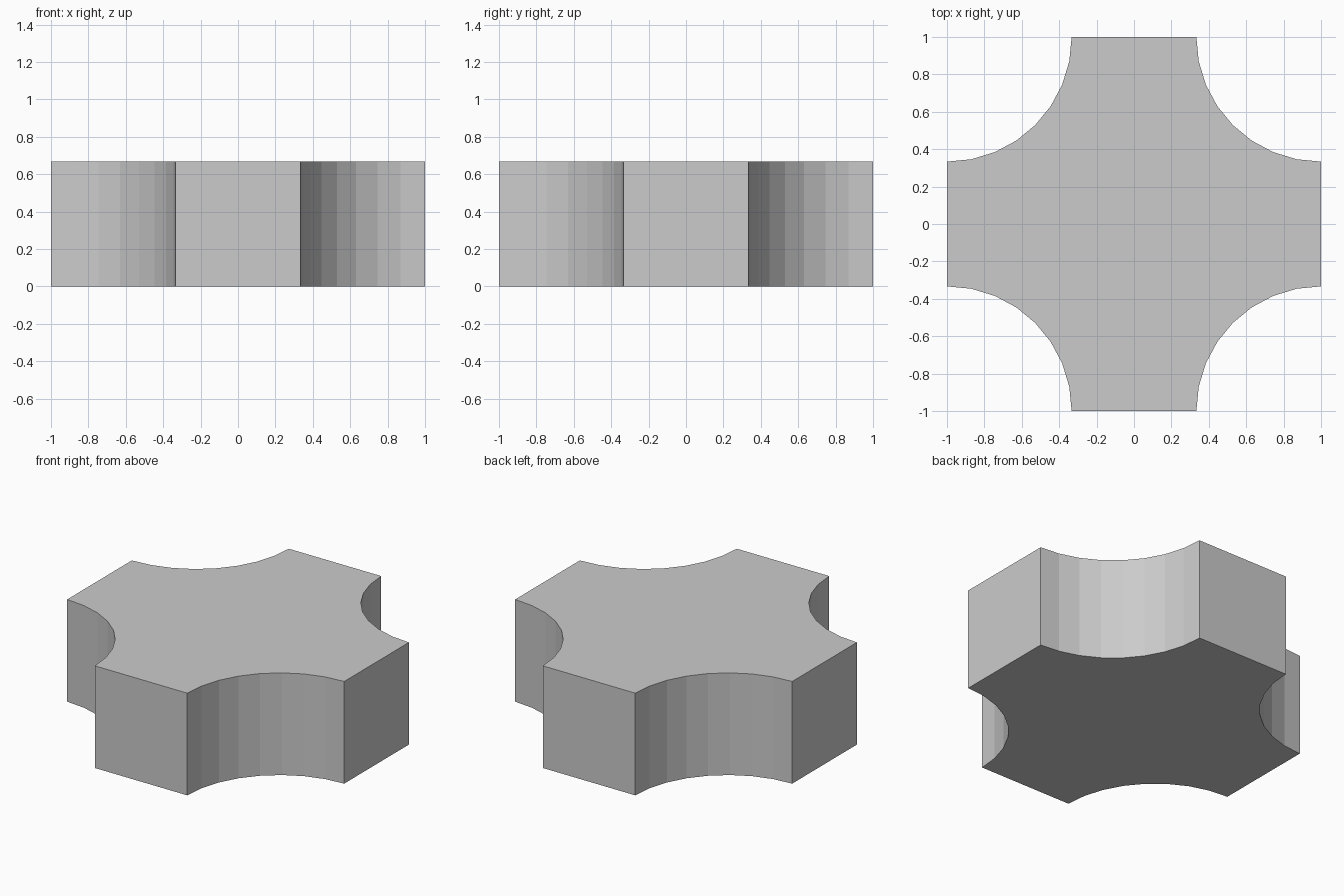
import bpy, bmesh
from math import cos, sin, pi

if "Cube" in bpy.data.objects:
    bpy.data.objects.remove(bpy.data.objects["Cube"])

RADIUS = 2 / 3      # concave corner radius
HEIGHT = 2 / 3
SEGMENTS = 8        # facets per quarter arc

# Outline: a square with a quarter circle scooped out of each corner
outline = []
for sx, sy in ((1, 1), (-1, 1), (-1, -1), (1, -1)):
    arc = []
    for i in range(SEGMENTS + 1):
        a = pi / 2 * i / SEGMENTS
        arc.append((sx * (1 - RADIUS * sin(a)), sy * (1 - RADIUS * cos(a))))
    # keep the walk counter-clockwise in mirrored corners
    outline += arc if sx * sy > 0 else arc[::-1]

# Extrude the outline into a solid block
bm = bmesh.new()
base = bm.faces.new([bm.verts.new((x, y, 0)) for x, y in outline])
ext = bmesh.ops.extrude_face_region(bm, geom=[base], use_keep_orig=True)
top = [v for v in ext["geom"] if isinstance(v, bmesh.types.BMVert)]
bmesh.ops.translate(bm, verts=top, vec=(0, 0, HEIGHT))
bmesh.ops.recalc_face_normals(bm, faces=bm.faces[:])

mesh = bpy.data.meshes.new("cross_block")
bm.to_mesh(mesh)
bm.free()
block = bpy.data.objects.new("cross_block", mesh)
bpy.context.collection.objects.link(block)
